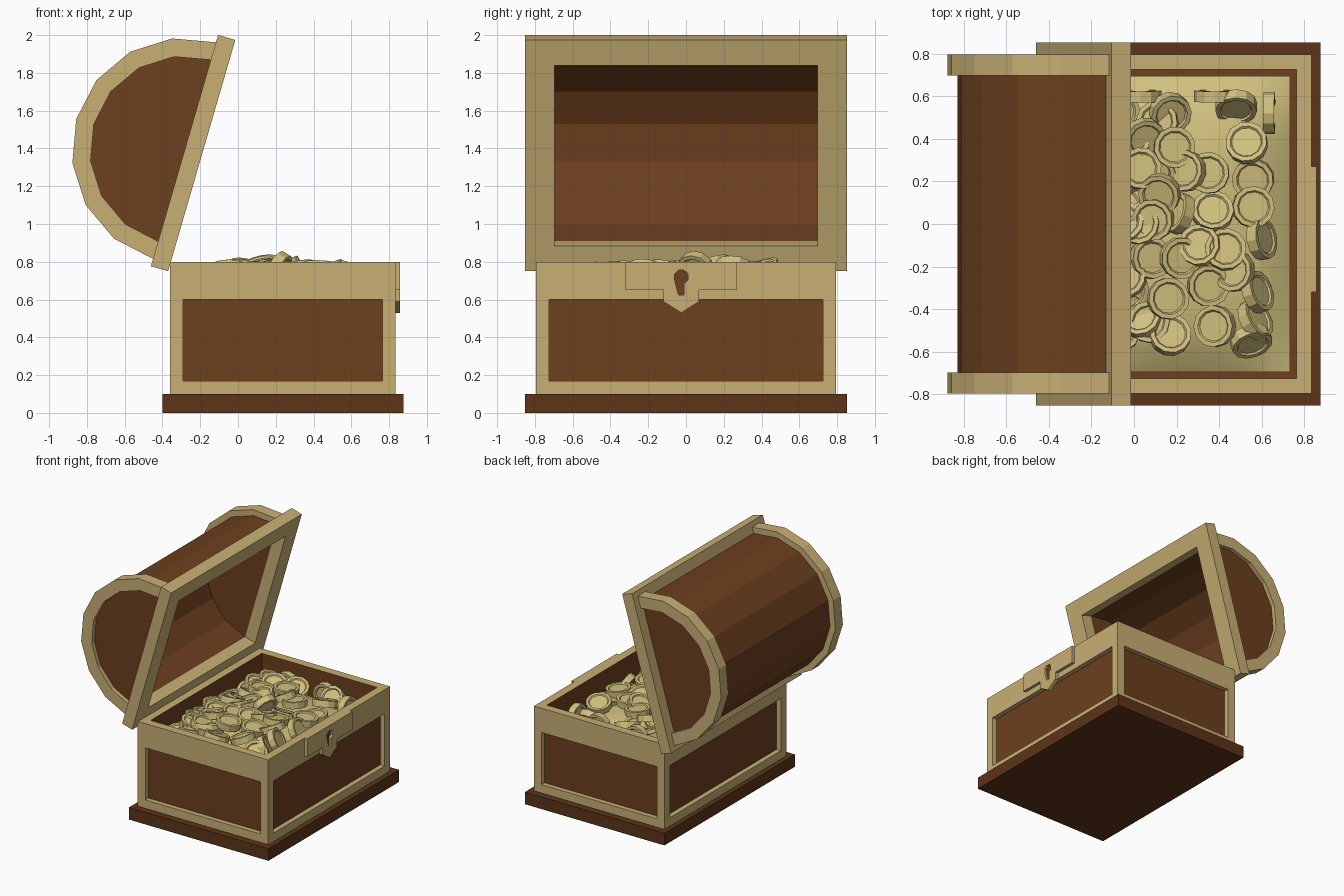
import bpy, bmesh, math, random
from mathutils import Vector, Matrix, Euler

if "Cube" in bpy.data.objects:
    bpy.data.objects.remove(bpy.data.objects["Cube"])

random.seed(7)


def material(name, rgb):
    m = bpy.data.materials.new(name)
    m.diffuse_color = (*rgb, 1)
    m.use_nodes = True
    m.node_tree.nodes["Principled BSDF"].inputs["Base Color"].default_value = m.diffuse_color
    return m


WOOD = material("wood", (0.15, 0.05, 0.013))
DARK = material("dark_wood", (0.11, 0.034, 0.009))
GOLD = material("pale_gold", (0.58, 0.43, 0.175))
COIN = material("coin_gold", (0.64, 0.53, 0.21))


def finish(bm, name, *mats):
    bmesh.ops.recalc_face_normals(bm, faces=bm.faces)
    mesh = bpy.data.meshes.new(name)
    bm.to_mesh(mesh)
    bm.free()
    ob = bpy.data.objects.new(name, mesh)
    for m in mats:
        mesh.materials.append(m)
    bpy.context.collection.objects.link(ob)
    return ob


def loft(name, loops, mat, cyclic=False):
    """Skin a list of equal-length closed loops; cap the ends unless cyclic."""
    bm = bmesh.new()
    rows = [[bm.verts.new(p) for p in loop] for loop in loops]
    n = len(rows[0])
    pairs = list(zip(rows, rows[1:])) + ([(rows[-1], rows[0])] if cyclic else [])
    for a, b in pairs:
        for i in range(n):
            j = (i + 1) % n
            bm.faces.new((a[i], a[j], b[j], b[i]))
    if not cyclic:
        bm.faces.new(rows[0])
        bm.faces.new(rows[-1])
    return finish(bm, name, mat)


def box_bm(x0, x1, y, z0, z1):
    bm = bmesh.new()
    bmesh.ops.create_cube(bm, size=1)
    for v in bm.verts:
        v.co = ((x0 + x1) / 2 + v.co.x * (x1 - x0), v.co.y * 2 * y,
                (z0 + z1) / 2 + v.co.z * (z1 - z0))
    return bm


# Plinth
finish(box_bm(-0.40, 0.875, 0.853, 0, 0.10), "base_plinth", DARK)

# Chest body: recessed wood panels on four sides, hollow top
bm = box_bm(-0.36, 0.833, 0.795, 0.10, 0.80)
bm.normal_update()
for f in [f for f in bm.faces if f.normal.z > -0.5]:
    normal = f.normal.copy()
    is_top = normal.z > 0.5
    bmesh.ops.inset_individual(bm, faces=[f], thickness=0.098)
    if not is_top:
        for v in f.verts:
            if v.co.z > 0.5:
                v.co.z = 0.60
    before = set(bm.faces)
    inner = bmesh.ops.extrude_discrete_faces(bm, faces=[f])["faces"][0]
    bmesh.ops.translate(bm, verts=inner.verts, vec=-normal * (0.60 if is_top else 0.04))
    inner.material_index = 1
    if is_top:
        for e in inner.edges:
            for side in e.link_faces:
                side.material_index = 1
finish(bm, "chest_body", GOLD, WOOD)

# Lid frame: u runs along the rim, v points out of its back
TILT = math.radians(16.2)
S, C = math.sin(TILT), math.cos(TILT)


def lid(u, y, v):
    return Vector((-0.37 + S * u - C * v, y, 0.75 + C * u + S * v))


def rim_loop(margin_u, y, v):
    a, b = margin_u, 1.275 - margin_u
    return [lid(a, -y, v), lid(b, -y, v), lid(b, y, v), lid(a, y, v)]


loft("lid_rim", [rim_loop(0, 0.853, 0), rim_loop(0, 0.853, 0.095),
                 rim_loop(0.14, 0.697, 0.095), rim_loop(0.14, 0.697, 0)], GOLD, True)


def arc(r, y):
    return [lid(0.6375 + r * math.cos(math.pi * i / 8), y,
                0.095 + r * math.sin(math.pi * i / 8)) for i in range(9)]


def arch(name, r0, r1, y0, y1, mat):
    loft(name, list(zip(arc(r0, y0), arc(r1, y0), arc(r1, y1), arc(r0, y1))), mat)


# Barrel lid, end bands and end panels
arch("lid_barrel", 0.50, 0.548, -0.70, 0.70, WOOD)
for side, s in (("front", -1), ("back", 1)):
    arch(side + "_lid_band", 0.50, 0.597, s * 0.697, s * 0.795, GOLD)
    loft(side + "_lid_panel", [arc(0.502, s * 0.697), arc(0.502, s * 0.76)], WOOD)

# Lock plate with keyhole
plate = [(-.32, .80), (-.32, .65), (-.12, .65), (-.12, .59), (-.025, .53),
         (.07, .59), (.07, .65), (.27, .65), (.27, .80)]
keyhole = [(-.04, .625), (-.01, .625)] + [
    (-.025 + .039 * math.cos(math.radians(a)), .72 + .039 * math.sin(math.radians(a)))
    for a in range(-67, 248, 45)]


def slab(name, pts, x0, x1, mat):
    return loft(name, [[(x, y, z) for y, z in pts] for x in (x0, x1)], mat)


lock = slab("lock_plate", plate, 0.828, 0.858, GOLD)
cutter = slab("keyhole_cutter", keyhole, 0.80, 0.90, WOOD)
cutter.hide_render = True
cutter.hide_set(True)
cut = lock.modifiers.new("keyhole", 'BOOLEAN')
cut.operation, cut.object, cut.solver = 'DIFFERENCE', cutter, 'EXACT'
slab("keyhole_back", keyhole, 0.828, 0.838, WOOD)


# Treasure mound
def mound_z(x, y):
    p, q = abs((x - 0.237) / 0.5), abs(y / 0.7)
    return 0.57 + 0.14 * max(0, 1 - p ** 3) * max(0, 1 - q ** 4)


bm = bmesh.new()
bmesh.ops.create_grid(bm, x_segments=12, y_segments=14, size=1)
for v in bm.verts:
    x, y = 0.2365 + v.co.x * 0.497, v.co.y * 0.696
    v.co = (x, y, mound_z(x, y))
for f in bm.faces:
    f.smooth = True
finish(bm, "treasure_mound", COIN)

# Coins: twelve sides, raised edge on both faces
PROFILE = [(0.07, -0.017), (0.077, -0.026), (0.098, -0.026),
           (0.098, 0.026), (0.077, 0.026), (0.07, 0.017)]
coin_mesh = None


def add_coin(i, x, y, z, tilt, heading):
    global coin_mesh
    name = f"coin_{i:02d}"
    if coin_mesh is None:
        ob = loft(name, [[(r * math.cos(math.tau * k / 12), r * math.sin(math.tau * k / 12), h)
                          for k in range(12)] for r, h in PROFILE], COIN)
        coin_mesh = ob.data
    else:
        ob = bpy.data.objects.new(name, coin_mesh)
        bpy.context.collection.objects.link(ob)
    rot = Matrix.Rotation(math.radians(heading), 4, 'Z') @ Matrix.Rotation(math.radians(tilt), 4, 'Y')
    ob.matrix_world = Matrix.Translation((x, y, z)) @ rot


loose = [(.11, .48), (.17, .52), (.19, .36), (.24, .25), (.35, .24), (.05, .40), (.03, .26),
         (.10, .24), (.12, .14), (.09, .02), (.37, .06), (.53, .38), (.56, .21), (.56, .08),
         (.31, -.10), (.08, -.16), (.22, -.16), (.47, -.22), (.35, -.29), (.16, -.35),
         (.03, 0), (-.03, -.31), (.07, -.46), (.17, -.52), (.38, -.48), (.03, -.44), (.43, -.12)]
steep = [(.21, .05, 60, 160), (.48, .55, 50, 270), (.60, -.07, 60, 10), (.58, -.32, 60, 20),
         (.57, -.45, 60, 30), (.55, -.55, 55, 290), (.03, .60, 88, 90), (.38, .60, 88, 90),
         (.635, .52, 88, 0)]
hidden = []
while len(hidden) < 24:
    p = Vector((random.uniform(-0.16, -0.02), random.uniform(-0.59, 0.59)))
    if all((p - q).length > 0.075 for q in hidden):
        hidden.append(p)

n = 0
for x, y in loose + [tuple(p) for p in hidden]:
    add_coin(n, x, y, mound_z(x, y) + random.uniform(0.02, 0.075),
             random.uniform(4, 28), random.uniform(0, 360))
    n += 1
for x, y, tilt, heading in steep:
    add_coin(n, x, y, mound_z(x, y) + 0.05, tilt, heading)
    n += 1
